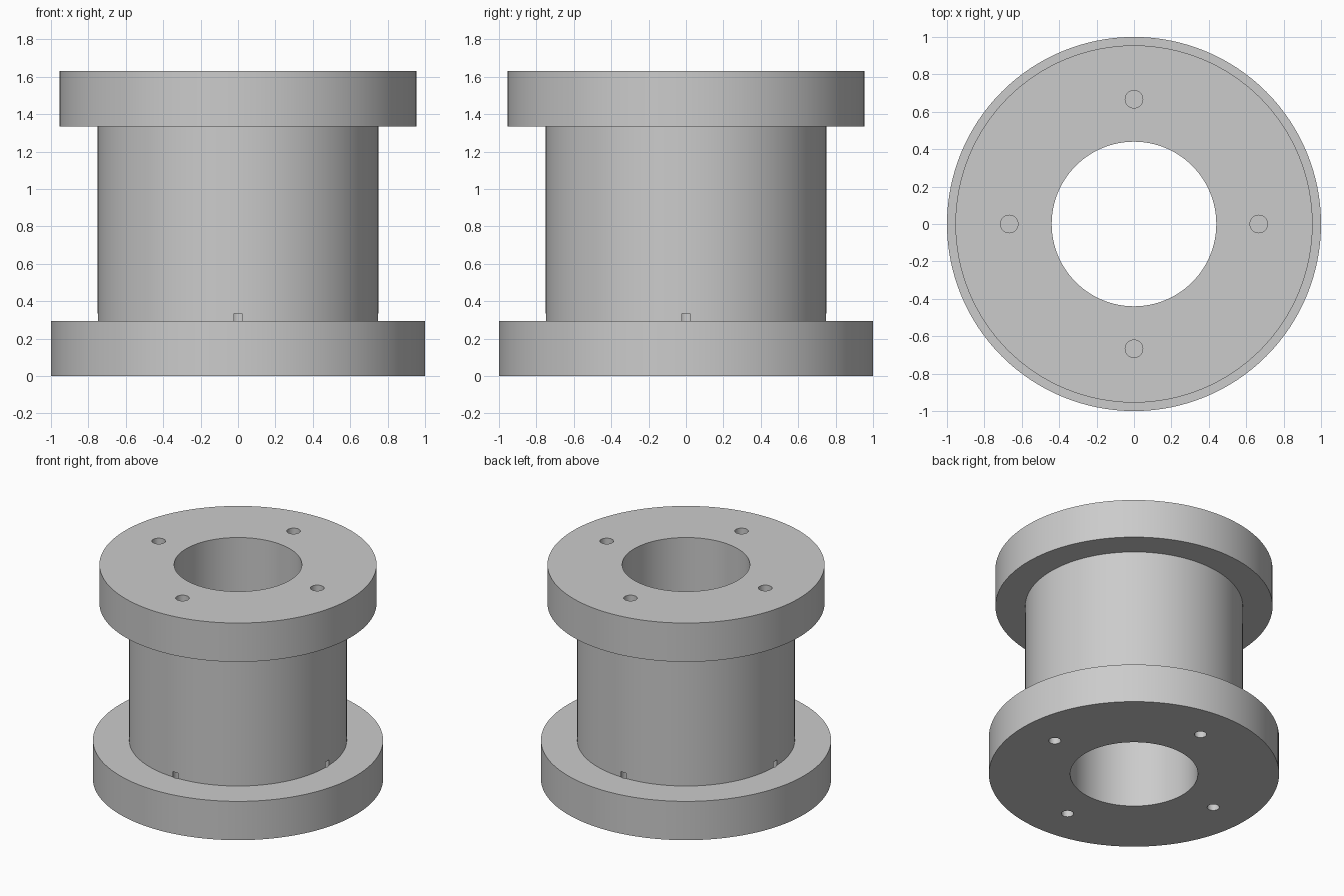
import bpy
import bmesh
import math

SEGMENTS = 128
HOLE_DEPTH = 0.335
HEIGHT = 1.63

cube = bpy.data.objects.get("Cube")
if cube:
    bpy.data.objects.remove(cube, do_unlink=True)

grey = bpy.data.materials.new("plain grey")
grey.use_nodes = True
colour = (0.6, 0.6, 0.6, 1)
grey.diffuse_color = colour
grey.node_tree.nodes["Principled BSDF"].inputs["Base Color"].default_value = colour


def lathe(name, profile):
    """Turn a closed (radius, height) profile around the z axis."""
    bm = bmesh.new()
    verts = [bm.verts.new((r, 0, z)) for r, z in profile]
    edges = [bm.edges.new((v, verts[i - 1])) for i, v in enumerate(verts)]
    bmesh.ops.spin(bm, geom=verts + edges, cent=(0, 0, 0), axis=(0, 0, 1),
                   angle=math.tau, steps=SEGMENTS, use_merge=True)
    bmesh.ops.remove_doubles(bm, verts=bm.verts[:], dist=0.0001)
    bmesh.ops.recalc_face_normals(bm, faces=bm.faces[:])
    mesh = bpy.data.meshes.new(name)
    bm.to_mesh(mesh)
    bm.free()
    mesh.materials.append(grey)
    obj = bpy.data.objects.new(name, mesh)
    bpy.context.collection.objects.link(obj)
    return obj


def drill(obj, angle, distance, radius, low, high):
    """Cut one vertical round hole."""
    bpy.ops.mesh.primitive_cylinder_add(
        vertices=32, radius=radius, depth=high - low,
        location=(distance * math.cos(angle), distance * math.sin(angle), (low + high) / 2))
    cutter = bpy.context.object
    cutter.name = "hole_cutter"
    cutter.hide_render = True
    cutter.data.materials.append(grey)
    cut = obj.modifiers.new("hole", "BOOLEAN")
    cut.operation = "DIFFERENCE"
    cut.solver = "EXACT"
    cut.object = cutter
    bpy.context.view_layer.objects.active = obj
    bpy.ops.object.modifier_apply(modifier=cut.name)
    bpy.data.objects.remove(cutter, do_unlink=True)


# Hollow barrel with a wide base flange and a slightly narrower top flange
spool = lathe("flanged_spool", [
    (0.44, 0), (1, 0), (1, 0.295), (0.75, 0.295),
    (0.75, 1.335), (0.955, 1.335), (0.955, HEIGHT), (0.44, HEIGHT)])

# Blind bolt holes; the lower ones break slightly through the barrel wall
for i in range(4):
    turn = i * math.pi / 2
    drill(spool, turn, 0.667, 0.047, HEIGHT - HOLE_DEPTH, HEIGHT + 0.1)
    drill(spool, turn, 0.713, 0.042, -0.1, HOLE_DEPTH)

bpy.ops.object.select_all(action="DESELECT")
spool.select_set(True)
bpy.context.view_layer.objects.active = spool
bpy.ops.object.shade_smooth_by_angle(angle=math.radians(30))
